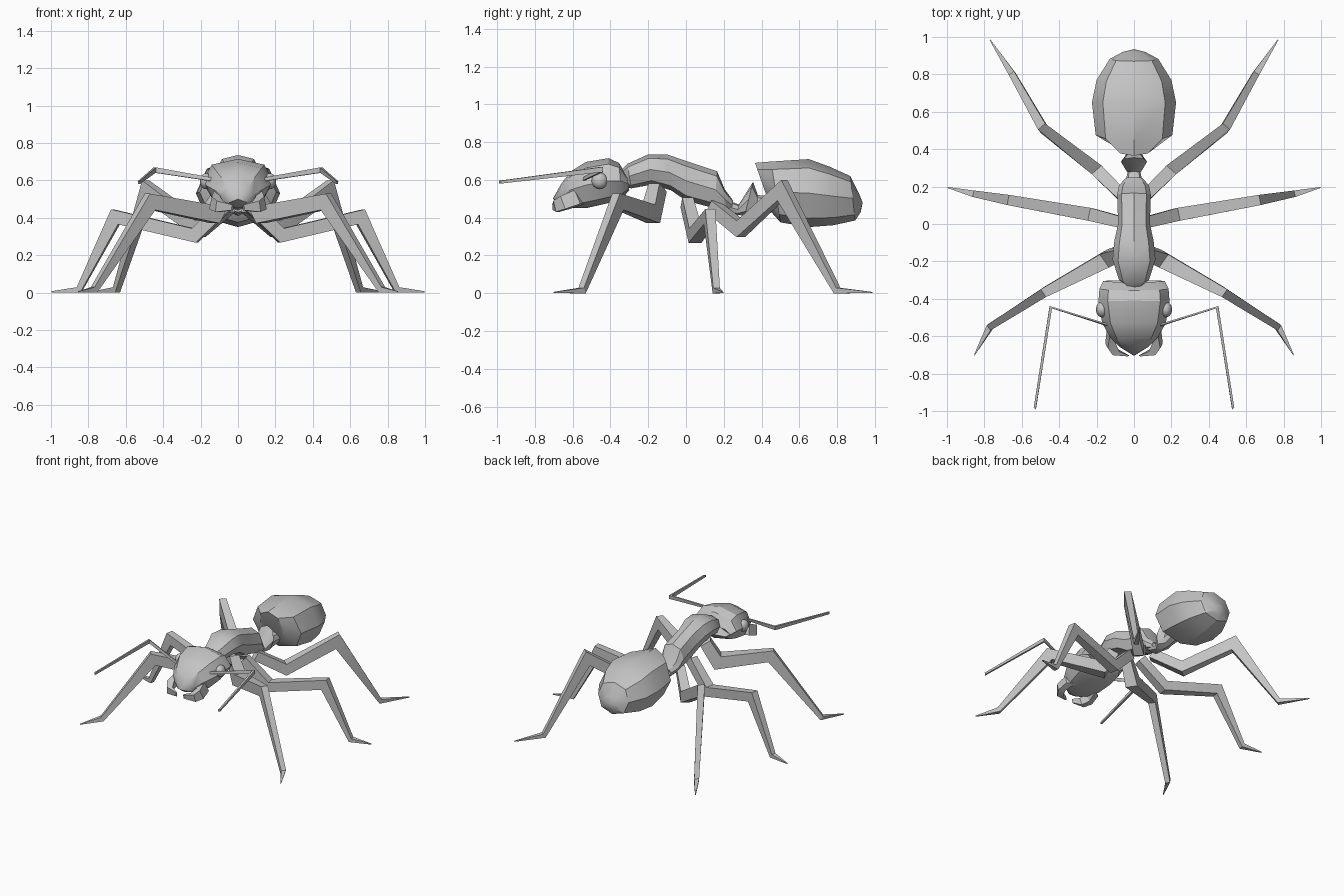
import bpy, bmesh, math
from mathutils import Vector, Matrix

if "Cube" in bpy.data.objects:
    bpy.data.objects.remove(bpy.data.objects["Cube"])

grey = bpy.data.materials.new("ant_grey")
grey.diffuse_color = (0.55, 0.55, 0.55, 1)
grey.use_nodes = True
grey.node_tree.nodes["Principled BSDF"].inputs["Base Color"].default_value = grey.diffuse_color


def finish(bm, name, angle=30):
    bmesh.ops.recalc_face_normals(bm, faces=bm.faces)
    me = bpy.data.meshes.new(name)
    bm.to_mesh(me)
    bm.free()
    me.materials.append(grey)
    ob = bpy.data.objects.new(name, me)
    bpy.context.collection.objects.link(ob)
    bpy.ops.object.select_all(action='DESELECT')
    ob.select_set(True)
    bpy.context.view_layer.objects.active = ob
    bpy.ops.object.shade_smooth_by_angle(angle=math.radians(angle))
    return ob


def skin(name, rings, start=None, end=None, angle=30):
    """Bridge rings of points; cap each end flat or with a centre point."""
    bm = bmesh.new()
    loops = [[bm.verts.new(p) for p in r] for r in rings]
    n = len(loops[0])
    for a, b in zip(loops, loops[1:]):
        for i in range(n):
            j = (i + 1) % n
            bm.faces.new((a[i], a[j], b[j], b[i]))
    for loop, tip in ((loops[0], start), (loops[-1], end)):
        if tip is None:
            bm.faces.new(loop)
        else:
            c = bm.verts.new(tip)
            for i in range(n):
                bm.faces.new((loop[i], loop[(i + 1) % n], c))
    return finish(bm, name, angle)


def body(name, stations, start=None, end=None, corner=0.74):
    """Eight-sided body; stations are (top y, top z, bottom y, bottom z, half width)."""
    outline = [(0, 1), (corner, corner), (1, 0), (corner, -corner),
               (0, -1), (-corner, -corner), (-1, 0), (-corner, corner)]
    rings = []
    for yt, zt, yb, zb, w in stations:
        rings.append([(u * w, (yt + yb) / 2 + v * (yt - yb) / 2,
                       (zt + zb) / 2 + v * (zt - zb) / 2) for u, v in outline])
    return skin(name, rings, start, end)


def limb(name, joints, side):
    """Four-sided mitred limb; joints are (x, y, z, width, height)."""
    pts = [Vector((j[0] * side, j[1], j[2])) for j in joints]
    run = pts[-1] - pts[0]
    across = Vector((-run.y, run.x, 0)).normalized()
    rings = []
    for i, (p, j) in enumerate(zip(pts, joints)):
        d0 = (p - pts[max(i - 1, 0)]).normalized()
        d1 = (pts[min(i + 1, len(pts) - 1)] - p).normalized()
        t = (d0 + d1).normalized()
        up = across.cross(t).normalized()
        stretch = 1 / max(t.dot(d1 if d1.length else d0), 0.6)
        a, u = across * j[3] / 2, up * j[4] / 2 * stretch
        rings.append([p + a + u, p - a + u, p - a - u, p + a - u])
    return skin(name, rings)


# Head, notched at the back and pointed at the snout
body("head", [
    (-.31, .615, -.30, .545, .165),
    (-.355, .69, -.34, .50, .185),
    (-.41, .715, -.42, .475, .19),
    (-.53, .695, -.53, .45, .17),
    (-.61, .645, -.61, .45, .125),
    (-.66, .58, -.65, .46, .08)],
    start=(0, -.37, .59), end=(0, -.705, .50))

# Thorax with a raised front hump
body("thorax", [
    (-.35, .645, -.32, .56, .03),
    (-.31, .685, -.29, .555, .08),
    (-.20, .735, -.18, .575, .115),
    (-.10, .735, -.08, .545, .105),
    (.00, .70, .00, .49, .085),
    (.165, .645, .15, .45, .09),
    (.205, .55, .21, .44, .08),
    (.25, .49, .24, .44, .045)])

# Waist with an upright node
body("waist", [
    (.20, .50, .20, .43, .05),
    (.28, .47, .27, .415, .035),
    (.355, .59, .31, .41, .07),
    (.38, .52, .37, .41, .04),
    (.47, .51, .47, .43, .05)])

# Abdomen
body("abdomen", [
    (.365, .69, .46, .42, .10),
    (.45, .697, .50, .375, .205),
    (.65, .71, .65, .35, .225),
    (.76, .67, .78, .36, .20),
    (.87, .62, .895, .385, .13),
    (.915, .53, .925, .43, .06)],
    end=(0, .935, .48))

# Leg joints: hip, bend, knee, ankle, toe
legs = {
    "front_leg": [(.06, -.15, .56, .07, .08), (.14, -.185, .42, .085, .09),
                  (.47, -.36, .485, .05, .08), (.77, -.55, .014, .035, .03),
                  (.853, -.70, .004, .005, .006)],
    "middle_leg": [(.05, .005, .48, .06, .07), (.23, .05, .305, .07, .07),
                   (.655, .125, .405, .055, .07), (.85, .16, .014, .035, .03),
                   (.997, .195, .004, .005, .006)],
    "hind_leg": [(.05, .14, .46, .06, .07), (.20, .29, .34, .07, .075),
                 (.485, .51, .545, .05, .08), (.65, .80, .014, .035, .03),
                 (.77, .985, .004, .005, .006)],
}

for side, label in ((1, "left"), (-1, "right")):
    for name, joints in legs.items():
        limb(f"{name}_{label}", joints, side)

    # Elbowed antenna
    limb(f"antenna_{label}", [(.11, -.55, .60, .018, .018),
                              (.445, -.445, .655, .018, .018),
                              (.53, -.985, .588, .015, .015)], side)

    # Hooked mandible
    limb(f"mandible_{label}", [(.11, -.56, .51, .06, .08),
                               (.125, -.64, .48, .05, .07),
                               (.10, -.685, .46, .04, .055),
                               (.03, -.705, .455, .008, .03)], side)

    # Bulging eye
    bm = bmesh.new()
    bmesh.ops.create_uvsphere(
        bm, u_segments=12, v_segments=8, radius=1,
        matrix=Matrix.Translation((.17 * side, -.457, .595))
        @ Matrix.Diagonal((.034, .043, .043, 1)))
    finish(bm, f"eye_{label}", 60)
